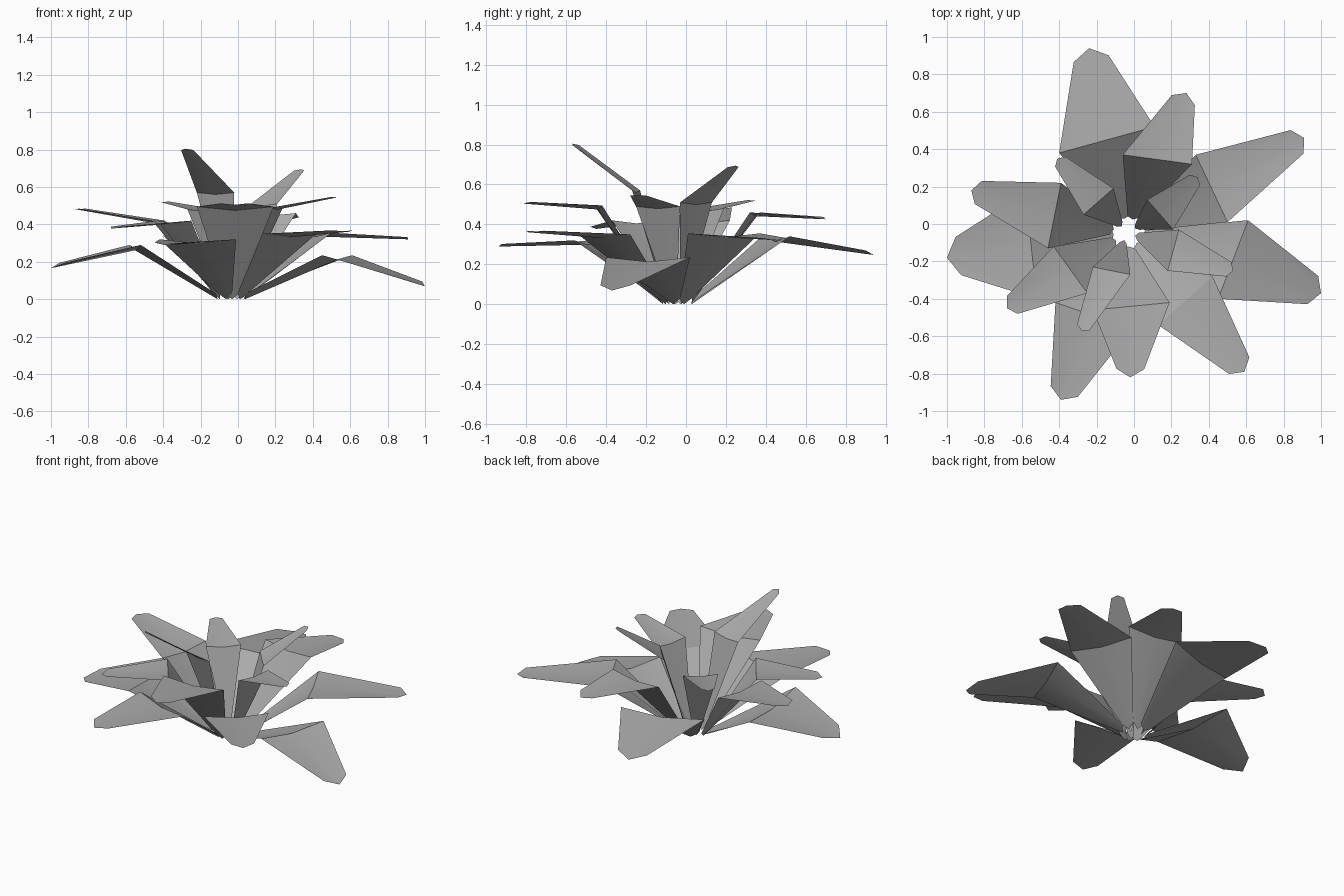
import bpy
from mathutils import Vector

cube = bpy.data.objects.get("Cube")
if cube:
    bpy.data.objects.remove(cube, do_unlink=True)

# One plain grey for the whole plant
grey = bpy.data.materials.new("leaf_grey")
grey.use_nodes = True
grey.diffuse_color = (0.4, 0.4, 0.4, 1)
grey.node_tree.nodes["Principled BSDF"].inputs["Base Color"].default_value = grey.diffuse_color

ROOT = Vector((-0.035, -0.045, 0))


def leaf(name, left, right, bend_z, tip, inner=False):
    """Folded sheet: narrow foot, wide bend, blunt tip, with a shallow centre crease.
    left and right are the two corners of the bend, seen from the root."""
    left, right = Vector((*left, bend_z)), Vector((*right, bend_z))
    tip = Vector(tip)
    middle = (left + right) / 2
    width = (left - right).length
    across = (left - right).normalized()
    sag = Vector((0, 0, 0.05 * width))

    # Foot of the leaf, set out from the root
    out = middle - ROOT
    out.z = 0
    out.normalize()
    foot = ROOT + out * (0.06 if inner else 0.09)
    foot_side = across * width * 0.09
    rise = Vector((0, 0, 0.03))

    # Blunt end with two shoulders
    along = (tip - middle).normalized()
    shoulder = tip - along * width * 0.11
    shoulder_side = Vector((-along.y, along.x, 0)).normalized() * width * 0.18

    rows = [
        (foot + foot_side + rise, foot - out * 0.015, foot - foot_side + rise),
        (left, middle - sag, right),
        (shoulder + shoulder_side, tip - sag * 0.5, shoulder - shoulder_side),
    ]
    verts = [point for row in rows for point in row]
    faces = []
    for row in range(len(rows) - 1):
        for col in range(2):
            a = row * 3 + col
            faces.append((a, a + 1, a + 4, a + 3))

    mesh = bpy.data.meshes.new(name)
    mesh.from_pydata(verts, [], faces)
    mesh.materials.append(grey)
    obj = bpy.data.objects.new(name, mesh)
    bpy.context.collection.objects.link(obj)

    # Faces look upward and inward
    mesh.flip_normals()
    bpy.ops.object.select_all(action="DESELECT")
    obj.select_set(True)
    bpy.context.view_layer.objects.active = obj
    bpy.ops.object.shade_smooth_by_angle()


# Lowest ring of large drooping leaves
leaf("low_leaf_back", (-0.40, 0.38), (0.11, 0.52), 0.34, (-0.24, 0.94, 0.26))
leaf("low_leaf_left", (0.61, 0.02), (0.45, -0.40), 0.235, (1.0, -0.37, 0.08))
leaf("low_leaf_front", (-0.01, -0.56), (-0.42, -0.42), 0.32, (-0.39, -0.94, 0.30))
leaf("low_leaf_right", (-0.52, -0.40), (-0.58, 0.17), 0.29, (-1.0, -0.18, 0.18))
leaf("low_leaf_back_left", (0.33, 0.37), (0.50, 0.01), 0.355, (0.91, 0.46, 0.33))

# Middle ring of flatter leaves
leaf("mid_leaf_front_left", (0.42, -0.28), (0.13, -0.54), 0.35, (0.59, -0.79, 0.37))
leaf("mid_leaf_front_right", (-0.25, -0.37), (-0.43, -0.12), 0.42, (-0.68, -0.45, 0.385))
leaf("mid_leaf_right", (-0.46, -0.13), (-0.39, 0.22), 0.42, (-0.87, 0.18, 0.49))
leaf("mid_leaf_back", (-0.06, 0.37), (0.31, 0.32), 0.46, (0.28, 0.70, 0.435))
leaf("mid_leaf_front", (0.19, -0.42), (-0.22, -0.46), 0.495, (-0.02, -0.82, 0.515))

# Inner upright leaves
leaf("inner_leaf_right", (-0.27, 0.05), (-0.11, 0.19), 0.48, (-0.41, 0.35, 0.525), True)
leaf("inner_leaf_back", (0.07, 0.13), (0.21, -0.03), 0.51, (0.34, 0.25, 0.70), True)
leaf("inner_leaf_left", (0.24, -0.03), (0.18, -0.25), 0.49, (0.53, -0.25, 0.55), True)
leaf("inner_leaf_front", (-0.02, -0.27), (-0.22, -0.23), 0.57, (-0.28, -0.57, 0.81), True)
